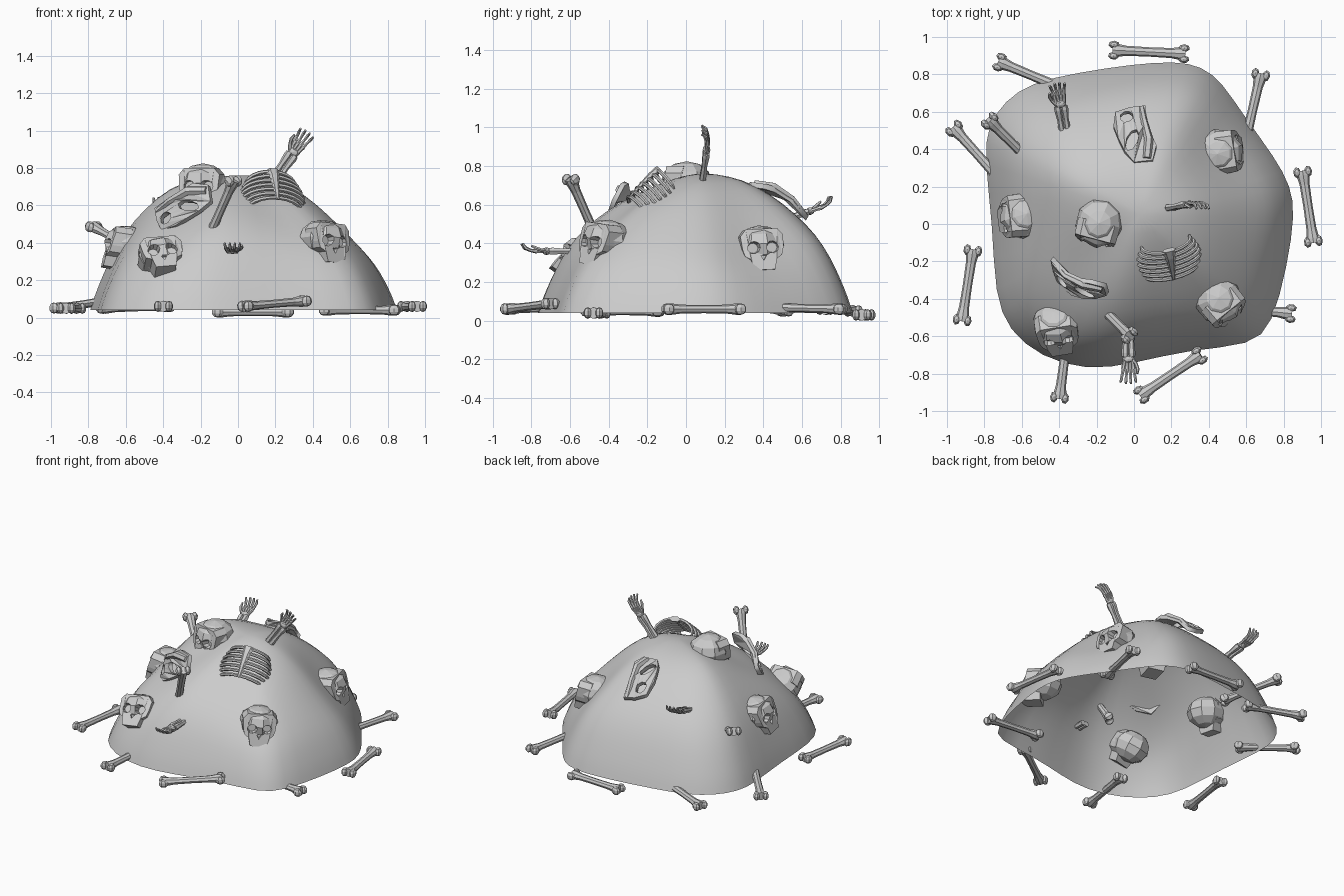
import bpy, bmesh
from math import sin, cos, pi, exp
from mathutils import Vector, Matrix

cube = bpy.data.objects.get("Cube")
if cube:
    bpy.data.objects.remove(cube, do_unlink=True)

X, Y, Z = Vector((1, 0, 0)), Vector((0, 1, 0)), Vector((0, 0, 1))


def add_object(name, mesh):
    obj = bpy.data.objects.new(name, mesh)
    bpy.context.collection.objects.link(obj)
    return obj


def to_mesh(name, bm):
    bmesh.ops.recalc_face_normals(bm, faces=bm.faces)
    mesh = bpy.data.meshes.new(name)
    bm.to_mesh(mesh)
    bm.free()
    return mesh


def pose(name, mesh, loc, x, z):
    """Place a part with its local x and z axes along the given directions."""
    x = Vector(x).normalized()
    y = Vector(z).cross(x).normalized()
    rot = Matrix((x, y, x.cross(y))).transposed().to_4x4()
    obj = add_object(name, mesh)
    obj.matrix_world = Matrix.Translation(loc) @ rot
    return obj


def tube(bm, path, radii, ref, sides=6, flat=1.0):
    """Closed tube through the path; ref keeps the rings from twisting."""
    path = [Vector(p) for p in path]
    rings = []
    for i, p in enumerate(path):
        t = (path[min(i + 1, len(path) - 1)] - path[max(i - 1, 0)]).normalized()
        a = ref.cross(t).normalized()
        b = t.cross(a)
        angles = [2 * pi * k / sides for k in range(sides)]
        rings.append([bm.verts.new(p + radii[i] * (a * cos(g) + b * sin(g) * flat)) for g in angles])
    for r, q in zip(rings, rings[1:]):
        for k in range(sides):
            n = (k + 1) % sides
            bm.faces.new((r[k], r[n], q[n], q[k]))
    bm.faces.new(rings[0])
    bm.faces.new(rings[-1])


def ball(bm, loc, size, u=7, v=5):
    mat = Matrix.Translation(loc) @ Matrix.Diagonal((*size, 1))
    bmesh.ops.create_uvsphere(bm, u_segments=u, v_segments=v, radius=1, matrix=mat)


# Mound: an open shell of shrinking rings with a few dents and bumps
def make_mound():
    outline = [(.86, .05), (.84, .2), (.75, .36), (.6, .56), (.47, .76), (.36, .845), (.22, .87),
               (0, .855), (-.3, .81), (-.55, .755), (-.69, .66), (-.785, .52), (-.8, .35), (-.755, 0),
               (-.745, -.38), (-.67, -.57), (-.5, -.71), (-.25, -.785), (0, -.745), (.3, -.67),
               (.63, -.65), (.74, -.54), (.82, -.22)]
    profile = [(1, .04), (.97, .12), (.92, .22), (.86, .33), (.77, .45), (.64, .56),
               (.48, .665), (.3, .735), (.12, .76)]
    dents = [(.48, -.47, .09, .17), (-.44, -.47, .09, .19), (.53, .38, .11, .21), (.2, -.27, .08, .13),
             (.64, 0, .06, .2), (-.25, -.2, .09, .15), (-.42, .18, -.04, .16), (.22, .18, -.02, .12)]
    centre = Vector((.03, .05))
    bm = bmesh.new()

    def vert(p, s, z):
        q = centre.lerp(Vector(p), s)
        dent = sum(h * exp(-((q.x - x) ** 2 + (q.y - y) ** 2) / (2 * w * w)) for x, y, h, w in dents)
        return bm.verts.new((q.x, q.y, z - dent * min(1, (1 - s) * 5)))

    rings = [[vert(p, s, z) for p in outline] for s, z in profile]
    top = vert(outline[0], 0, .765)
    count = len(outline)
    for k in range(count):
        n = (k + 1) % count
        for r, q in zip(rings, rings[1:]):
            bm.faces.new((r[k], r[n], q[n], q[k]))
        bm.faces.new((rings[-1][k], rings[-1][n], top))
    mesh = to_mesh("mound", bm)
    mesh.shade_smooth()
    obj = add_object("mound", mesh)
    obj.modifiers.new("smooth", 'SUBSURF').levels = 1


# Long bone: flared shaft with two knobs at each end
def make_bone():
    bm = bmesh.new()
    stations = [(.005, .035), (.03, .035), (.08, .027), (.2, .025), (.32, .027), (.37, .035), (.395, .035)]
    tube(bm, [(x, 0, 0) for x, r in stations], [r for x, r in stations], Z, 8, .85)
    for x in (.012, .388):
        for side in (-1, 1):
            ball(bm, (x, side * .03, 0), (.032, .022, .03))
    return to_mesh("bone", bm)


# Hand: two forearm bones, wrist, palm bones and curled fingers
def make_hand():
    bm = bmesh.new()
    for side in (-1, 1):
        tube(bm, [(-.03, side * .015, 0), (.06, side * .016, 0), (.12, side * .017, 0),
                  (.14, side * .018, 0)], [.019, .015, .021, .018], Z)
    ball(bm, (.152, 0, 0), (.024, .034, .02))
    for k in range(4):
        f = k - 1.5
        reach = .085 - .008 * abs(f)
        knuckle = Vector((.205, f * .018, 0))
        tube(bm, [(.15, f * .012, 0), (.18, f * .016, 0), knuckle], [.013, .01, .013], Z)
        bends = [(0, 0), (.4, .004), (.75, .016), (.95, .038)]
        tube(bm, [knuckle + Vector((reach * s, f * .01 * s, z)) for s, z in bends],
             [.012, .008, .009, .006], Y)
    tube(bm, [(.15, .02, 0), (.18, .042, .006), (.205, .05, .015), (.23, .048, .028)],
         [.012, .009, .01, .006], Z)
    return to_mesh("hand", bm)


# Rib cage: tapered breastbone with curved ribs on both sides
def make_ribs():
    bm = bmesh.new()
    tube(bm, [(-.11, 0, 0), (-.03, 0, .004), (.06, 0, .004), (.11, 0, -.005)],
         [.01, .018, .028, .04], Z, 6, .5)
    for i in range(7):
        x = .1 - .033 * i
        width = .125 + .045 * sin(pi * (i + .5) / 8)
        for side in (-1, 1):
            arc = [.05 + a * .28 for a in range(7)]
            path = [(x - .015 * (1 - cos(t)), side * width * sin(t), -.09 * (1 - cos(t))) for t in arc]
            tube(bm, path, [.011] * 6 + [.007], X, 6)
    return to_mesh("ribs", bm)


# Skull: cranium joined to a tapered face, with sockets and nose cut out
def make_skull():
    def temp(name, bm):
        return add_object(name, to_mesh(name, bm))

    bm = bmesh.new()
    ball(bm, (-.015, 0, .02), (.135, .128, .105), 9, 6)
    cranium = temp("cranium", bm)

    half = [(.085, .1), (.116, .065), (.11, -.005), (.1, -.04), (.07, -.06), (.056, -.115)]
    loop = half + [(-y, z) for y, z in reversed(half)]
    bm = bmesh.new()
    back = [bm.verts.new((-.02, y, z)) for y, z in loop]
    front = [bm.verts.new((.115 - 2.5 * y * y - max(0, z - .04) * .4, y * .97, z)) for y, z in loop]
    bm.faces.new(back)
    bm.faces.new(front)
    for k in range(len(loop)):
        n = (k + 1) % len(loop)
        bm.faces.new((back[k], back[n], front[n], front[k]))
    bmesh.ops.triangulate(bm, faces=[f for f in bm.faces if len(f.verts) > 4])
    face = temp("face", bm)

    cutters = []
    for y in (-.05, .05):
        bm = bmesh.new()
        tube(bm, [(.065, y, .002), (.2, y, .002)], [.027, .05], Z, 9)
        cutters.append(temp("socket_cutter", bm))
    bm = bmesh.new()
    tube(bm, [(.08, 0, -.048), (.2, 0, -.048)], [.017, .026], Y, 3)
    cutters.append(temp("nose_cutter", bm))

    for tool, mode in [(face, 'UNION')] + [(c, 'DIFFERENCE') for c in cutters]:
        tool.hide_render = True
        mod = cranium.modifiers.new(mode, 'BOOLEAN')
        mod.operation, mod.object, mod.solver = mode, tool, 'EXACT'
    bpy.context.view_layer.update()
    mesh = bpy.data.meshes.new_from_object(cranium.evaluated_get(bpy.context.evaluated_depsgraph_get()))
    mesh.name = "skull"
    for obj in [cranium, face] + cutters:
        bpy.data.objects.remove(obj, do_unlink=True)
    return mesh


# Pelvis: bent plate with two openings and a thick upper rim
def make_pelvis():
    edge = [(-.16, -.02), (-.175, .06), (-.06, .07), (.035, .095), (.09, .12), (.165, .1), (.175, 0),
            (.12, -.05), (.05, -.085), (-.02, -.11), (-.12, -.1)]

    def oval(u, v, a, b):
        return [(u + a * cos(k * pi / 4) + b * sin(k * pi / 4) * .4, v + b * sin(k * pi / 4)
                 - a * cos(k * pi / 4) * .4) for k in range(8)]

    curve = bpy.data.curves.new("pelvis_outline", 'CURVE')
    curve.dimensions, curve.fill_mode, curve.extrude = '2D', 'BOTH', .014
    for loop in (edge, oval(-.085, -.04, .038, .032), oval(.06, -.01, .058, .028)):
        spline = curve.splines.new('POLY')
        spline.points.add(len(loop) - 1)
        spline.use_cyclic_u = True
        for point, (u, v) in zip(spline.points, loop):
            point.co = (u, v, 0, 1)
    obj = add_object("pelvis_outline", curve)
    bpy.context.view_layer.update()
    mesh = bpy.data.meshes.new_from_object(obj.evaluated_get(bpy.context.evaluated_depsgraph_get()))
    bpy.data.objects.remove(obj, do_unlink=True)
    bm = bmesh.new()
    bm.from_mesh(mesh)
    bmesh.ops.remove_doubles(bm, verts=bm.verts, dist=.0005)
    tube(bm, [(-.165, .04, 0), (-.06, .055, .005), (.06, .08, .01), (.155, .07, .005)],
         [.018, .018, .025, .025], Z)
    for v in bm.verts:
        v.co.z -= 1.6 * v.co.x ** 2
    return to_mesh("pelvis", bm)


make_mound()
bone, hand, skull, pelvis = make_bone(), make_hand(), make_skull(), make_pelvis()

# Bones scattered round the foot of the mound, plus two stuck in it
for a, b in [((-.12, .93, .03), (.28, .91, .03)), ((-.73, .87, .05), (-.37, .72, .06)),
             ((-.97, .52, .05), (-.7, .22, .09)), ((-.86, -.13, .05), (-.92, -.52, .05)),
             ((-.4, -.94, .06), (-.35, -.55, .07)), ((.03, -.92, .06), (.37, -.69, .09)),
             ((.85, -.48, .04), (.46, -.44, .04)), ((.9, .29, .06), (.96, -.1, .06)),
             ((.68, .81, .06), (.59, .42, .07)), ((-.78, .56, .49), (-.55, .33, .36)),
             ((-.02, -.6, .74), (-.17, -.45, .4))]:
    pose("bone", bone, a, Vector(b) - Vector(a), Z)

# Skulls: position, facing, crown direction
for loc, facing, crown in [((-.41, -.55, .31), (.08, -.8, .55), (-.15, .4, 1)),
                           ((.46, -.42, .4), (.61, -.75, .08), (0, .15, 1)),
                           ((.47, .385, .37), (.95, .15, .08), (0, -.05, 1)),
                           ((-.605, .04, .37), (-.95, -.1, .15), (0, .1, 1)),
                           ((-.19, -.01, .7), (-.25, -.95, 0), (0, 0, 1))]:
    pose("skull", skull, loc, facing, crown)

# Reaching hands, rib cage and pelvis pieces
pose("top_hand", hand, (.21, .09, .76), (.16, .03, .23), -Y)
pose("back_hand", hand, (-.37, .5, .52), (-.04, .24, .08), Z)
pose("front_hand", hand, (-.03, -.57, .36), -Y, Z)
pose("rib_cage", make_ribs(), (.2, -.22, .71), (-.1, .62, .62), (.2, -.62, .65))
pose("back_pelvis", pelvis, (0, .5, .66), (0, -.87, .5), (0, .5, .87))
pose("front_pelvis", pelvis, (-.315, -.33, .59), (.33, -.18, .1), (-.45, -.8, .4))
